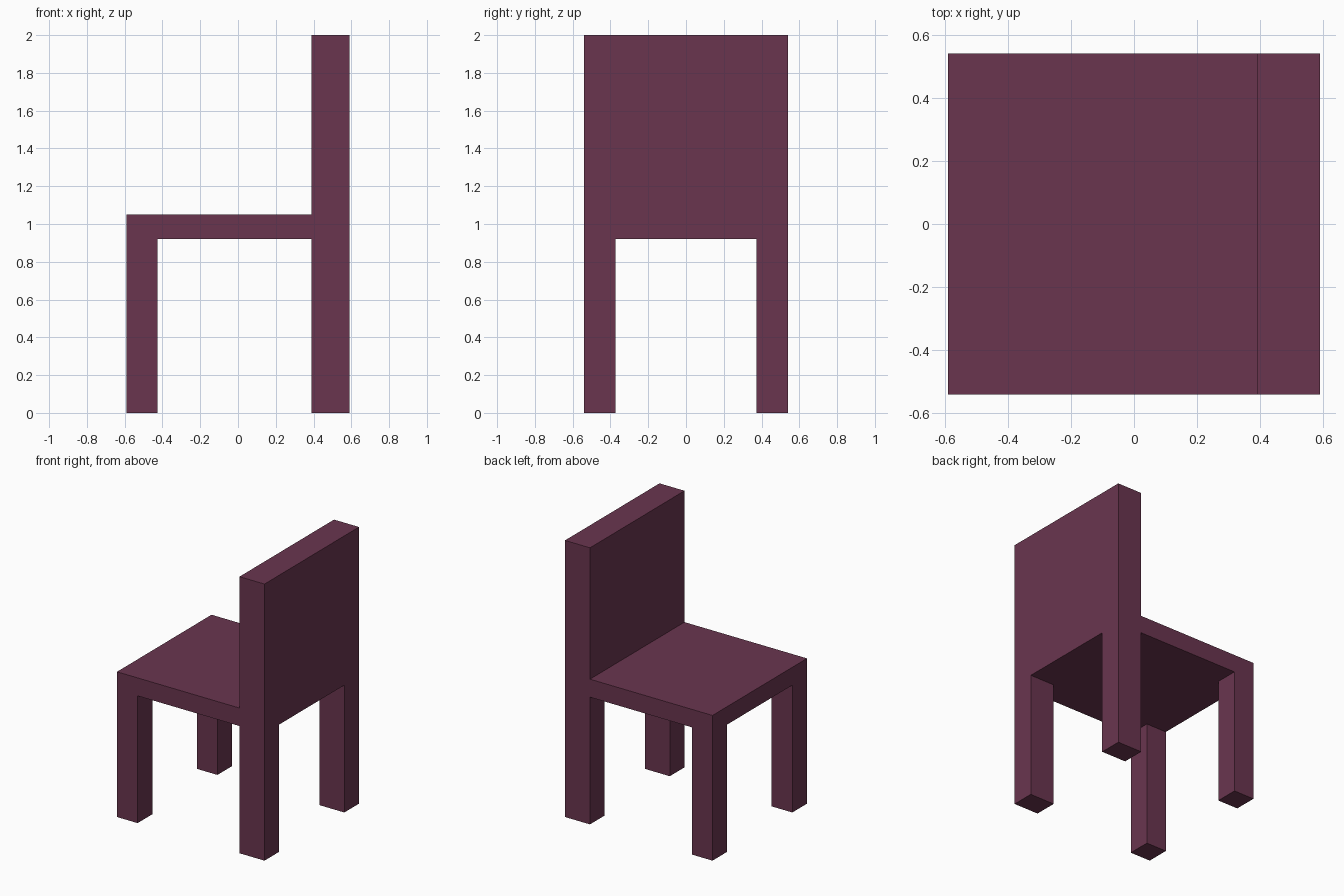
import bpy, bmesh

if "Cube" in bpy.data.objects:
    bpy.data.objects.remove(bpy.data.objects["Cube"])

# Main measurements
X0, X1, X2, X3 = -0.59, -0.425, 0.39, 0.59   # front edge, front leg, back rest, rear edge
Y_OUT, Y_IN = 0.54, 0.372                    # outer and inner side of the legs
SEAT_LOW, SEAT_TOP, BACK_TOP = 0.92, 1.05, 2.0

mat = bpy.data.materials.new("plum")
mat.diffuse_color = (0.144, 0.036, 0.078, 1.0)
mat.use_nodes = True
mat.node_tree.nodes["Principled BSDF"].inputs["Base Color"].default_value = mat.diffuse_color

bm = bmesh.new()


def extrude(faces, height):
    """Extrude a face region straight up or down and return the new cap faces."""
    geom = bmesh.ops.extrude_face_region(bm, geom=faces)["geom"]
    verts = [g for g in geom if isinstance(g, bmesh.types.BMVert)]
    bmesh.ops.translate(bm, verts=verts, vec=(0, 0, height))
    bmesh.ops.delete(bm, geom=[f for f in faces if f.is_valid], context='FACES_ONLY')
    return [g for g in geom if isinstance(g, bmesh.types.BMFace)]


# Seat slab, cut along the leg and back rest lines
bmesh.ops.create_cube(bm, size=1.0)
for v in bm.verts:
    v.co.x = X3 if v.co.x > 0 else X0
    v.co.y = Y_OUT if v.co.y > 0 else -Y_OUT
    v.co.z = SEAT_TOP if v.co.z > 0 else SEAT_LOW
for co, no in [((X1, 0, 0), (1, 0, 0)), ((X2, 0, 0), (1, 0, 0)),
               ((0, Y_IN, 0), (0, 1, 0)), ((0, -Y_IN, 0), (0, 1, 0))]:
    bmesh.ops.bisect_plane(bm, geom=bm.verts[:] + bm.edges[:] + bm.faces[:],
                           plane_co=co, plane_no=no)
bm.normal_update()

# Four legs from the corner faces underneath
corners = []
for f in bm.faces:
    c = f.calc_center_median()
    if f.normal.z < -0.5 and abs(c.y) > Y_IN and not X1 < c.x < X2:
        corners.append(f)
for f in corners:
    extrude([f], -SEAT_LOW)

# Back rest from the rear strip on top
strip = [f for f in bm.faces
         if f.normal.z > 0.5 and f.calc_center_median().x > X2]
extrude(strip, BACK_TOP - SEAT_TOP)

# Merge the flat regions into clean faces
bmesh.ops.recalc_face_normals(bm, faces=bm.faces[:])
bmesh.ops.dissolve_limit(bm, angle_limit=0.01, verts=bm.verts[:], edges=bm.edges[:])

mesh = bpy.data.meshes.new("chair")
bm.to_mesh(mesh)
bm.free()
mesh.materials.append(mat)
chair = bpy.data.objects.new("chair", mesh)
bpy.context.collection.objects.link(chair)
